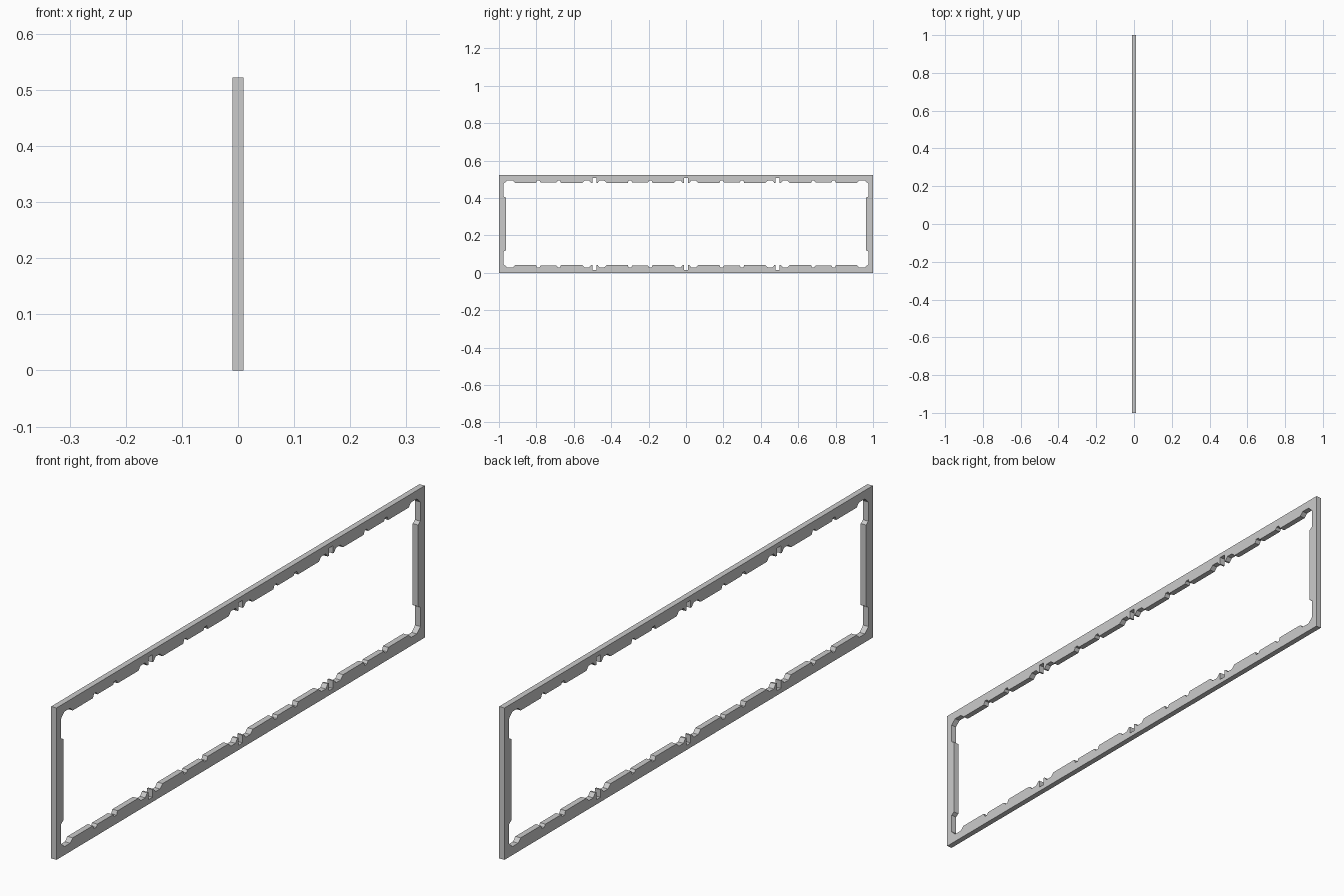
import bpy
from math import radians

if "Cube" in bpy.data.objects:
    bpy.data.objects.remove(bpy.data.objects["Cube"])

H, DEPTH = 0.522, 0.01       # frame height, half thickness
LIP, LOW, FLOOR, SLOT = 0.042, 0.038, 0.029, 0.016


def relief(c):
    """Right half of a slot flanked by a thin tooth and a chamfered recess."""
    return [(c + 0.011, SLOT), (c + 0.011, LIP), (c + 0.017, LIP), (c + 0.028, FLOOR),
            (c + 0.052, FLOOR), (c + 0.066, LIP)]


def nick(c, left, right):
    """Small notch in the lip."""
    return [(c - 0.012, left), (c - 0.006, FLOOR), (c + 0.006, FLOOR), (c + 0.012, right)]


# Lower right quarter of the opening, from the centre outwards
half = relief(0.49)
quarter = relief(0) + nick(0.19, LIP, LOW) + nick(0.30, LOW, LIP)
quarter += [(0.98 - y, z) for y, z in reversed(half)] + half
quarter += nick(0.68, LIP, LOW) + nick(0.79, LOW, LIP)
quarter += [(0.912, LIP), (0.926, FLOOR), (0.957, FLOOR), (0.976, 0.047),
            (0.976, 0.113), (0.963, 0.121)]

# Mirror to the full opening
right = quarter + [(y, H - z) for y, z in reversed(quarter)]
opening = right + [(-y, z) for y, z in reversed(right)]
outer = [(-1, 0), (1, 0), (1, H), (-1, H)]

# Frame: filled flat curve with a hole, extruded
curve = bpy.data.curves.new("panel_frame", 'CURVE')
curve.dimensions = '2D'
curve.fill_mode = 'BOTH'
curve.extrude = DEPTH
for loop in (outer, opening):
    s = curve.splines.new('POLY')
    s.points.add(len(loop) - 1)
    for p, (y, z) in zip(s.points, loop):
        p.co = (y, z, 0, 1)
    s.use_cyclic_u = True

frame = bpy.data.objects.new("panel_frame", curve)
bpy.context.collection.objects.link(frame)
frame.rotation_euler = (radians(90), 0, radians(90))
bpy.context.view_layer.objects.active = frame
frame.select_set(True)
bpy.ops.object.convert(target='MESH')
bpy.ops.object.transform_apply(location=False, rotation=True, scale=False)

# Weld caps to walls and keep normals outward
bpy.ops.object.mode_set(mode='EDIT')
bpy.ops.mesh.select_all(action='SELECT')
bpy.ops.mesh.remove_doubles(threshold=0.0001)
bpy.ops.mesh.normals_make_consistent(inside=False)
bpy.ops.object.mode_set(mode='OBJECT')
bpy.ops.object.shade_flat()
